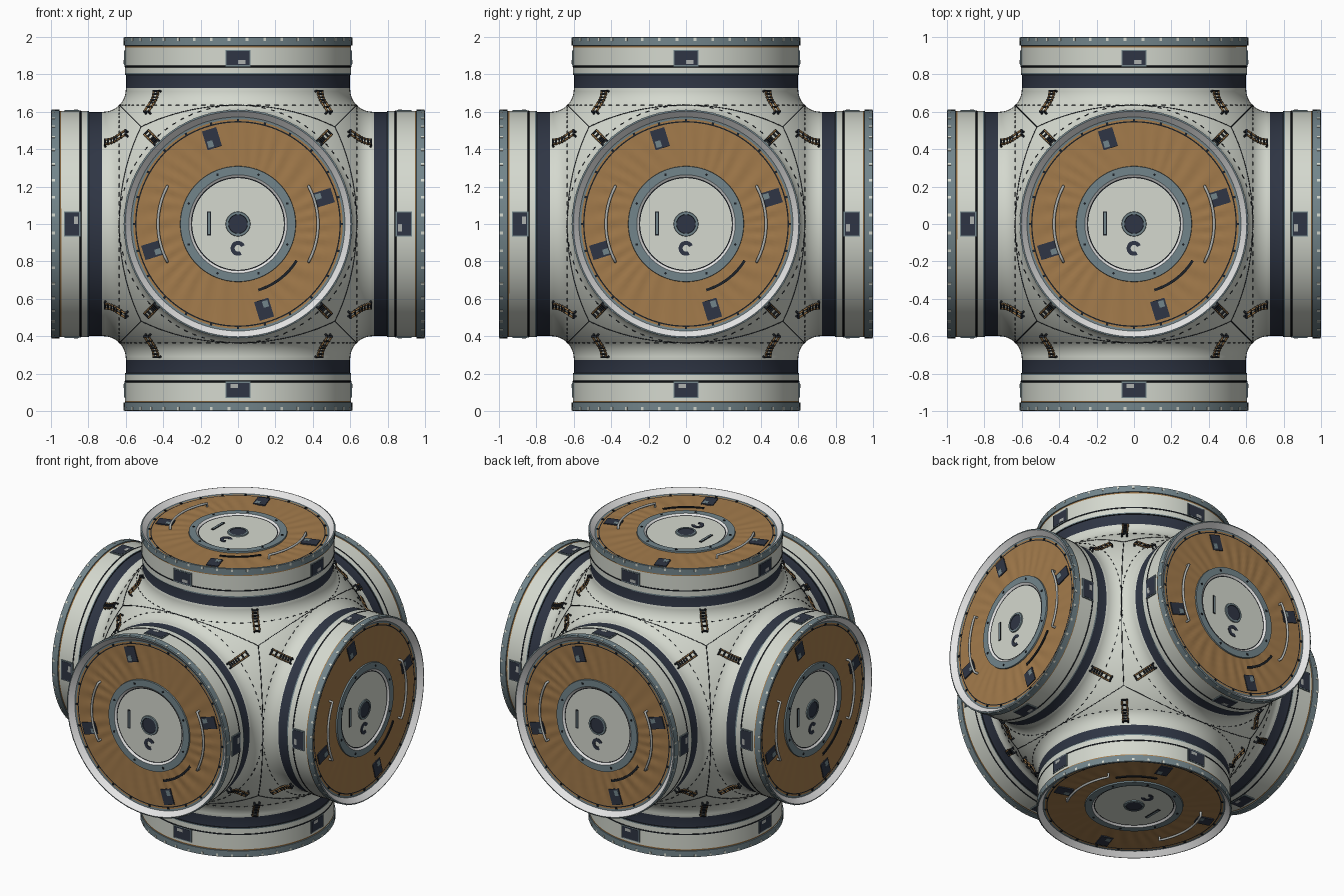
import bpy, bmesh, math
from mathutils import Matrix, Vector

if "Cube" in bpy.data.objects:
    bpy.data.objects.remove(bpy.data.objects["Cube"])

R, F, C = 0.898, 0.12, 0.72      # body radius, fillet radius, fillet centre
COLORS = {
    "hull": (0.66, 0.69, 0.62), "teal": (0.17, 0.235, 0.26), "navy": (0.028, 0.036, 0.058),
    "tan": (0.37, 0.2, 0.072), "black": (0.012, 0.015, 0.02), "white": (1, 1, 1),
    "rail_grey": (0.42, 0.44, 0.43)}
NAMES = list(COLORS)
MATS = []
for n, c in COLORS.items():
    m = bpy.data.materials.new(n)
    m.diffuse_color = (*c, 1)
    m.use_nodes = True
    m.node_tree.nodes["Principled BSDF"].inputs["Base Color"].default_value = m.diffuse_color
    MATS.append(m)


def port_matrix(right, up):
    r, u = Vector(right), Vector(up)
    n = r.cross(u)
    return Matrix.Translation((0, 0, 1)) @ Matrix((r, u, n)).transposed().to_4x4()


PORTS = {
    "front": port_matrix((1, 0, 0), (0, 0, 1)), "back": port_matrix((-1, 0, 0), (0, 0, 1)),
    "right": port_matrix((0, 1, 0), (0, 0, 1)), "left": port_matrix((0, -1, 0), (0, 0, 1)),
    "top": port_matrix((1, 0, 0), (0, 1, 0)), "bottom": port_matrix((1, 0, 0), (0, -1, 0))}


def place(name, data, single=False):
    """Add one object, or a linked copy on each of the six ports."""
    todo = {"": Matrix.Translation((0, 0, 1))} if single else PORTS
    for p, mat in todo.items():
        ob = bpy.data.objects.new((p + "_" + name).strip("_"), data)
        ob.matrix_world = mat
        bpy.context.collection.objects.link(ob)


def mesh_part(name, bm, single=False):
    bmesh.ops.remove_doubles(bm, verts=bm.verts, dist=1e-5)
    for f in bm.faces:
        f.smooth = True
    for e in bm.edges:
        if len(e.link_faces) == 2 and e.calc_face_angle(0) > 0.5:
            e.smooth = False
    me = bpy.data.meshes.new(name)
    bm.to_mesh(me)
    bm.free()
    for m in MATS:
        me.materials.append(m)
    place(name, me, single)


def curve_part(name, paths, radius, color, res=1, single=False):
    cu = bpy.data.curves.new(name, 'CURVE')
    cu.dimensions = '3D'
    cu.bevel_depth, cu.bevel_resolution, cu.use_fill_caps = radius, res, True
    for pts in paths:
        s = cu.splines.new('POLY')
        s.points.add(len(pts) - 1)
        for p, q in zip(s.points, pts):
            p.co = (*q, 1)
    cu.materials.append(MATS[NAMES.index(color)])
    place(name, cu, single)


def polar(r, deg, z):
    t = math.radians(deg)
    return Vector((r * math.cos(t), r * math.sin(t), z))


def lathe(bm, start, steps, seg=96):
    """Revolve (radius, height, colour) steps around the port axis."""
    pts = [start] + [s[:2] for s in steps]
    rings = [[bm.verts.new(polar(r, 360 * j / seg, z)) for j in range(seg)] for r, z in pts]
    for i, s in enumerate(steps):
        for j in range(seg):
            k = (j + 1) % seg
            f = bm.faces.new((rings[i][j], rings[i][k], rings[i + 1][k], rings[i + 1][j]))
            f.material_index = NAMES.index(s[2])


def box(bm, pos, rot, size, color):
    m = Matrix.Translation(pos) @ Matrix.Rotation(math.radians(rot), 4, 'Z') @ Matrix.Diagonal((*size, 1))
    for v in bmesh.ops.create_cube(bm, size=1, matrix=m)["verts"]:
        for f in v.link_faces:
            f.material_index = NAMES.index(color)


def arc_plate(bm, centre, r0, r1, a0, a1, z, color, n=14):
    c, rows = Vector((*centre, 0)), []
    for i in range(n + 1):
        a = a0 + (a1 - a0) * i / n
        rows.append([bm.verts.new(c + polar(r, a, h)) for r, h in
                     ((r0, z - 0.006), (r0, z), (r1, z), (r1, z - 0.006))])
    for p, q in zip(rows, rows[1:]):
        for i in range(3):
            bm.faces.new((p[i], p[i + 1], q[i + 1], q[i])).material_index = NAMES.index(color)


# central body: sphere, opened where the ports attach
bm = bmesh.new()
bmesh.ops.create_icosphere(bm, subdivisions=6, radius=R)
hidden = [f for f in bm.faces if max(map(abs, f.calc_center_median())) > 0.74 * R]
bmesh.ops.delete(bm, geom=hidden, context='FACES')
mesh_part("central_body", bm, single=True)

# port shell: flared neck, bands, flange and inner lip
fillet = [(C + F * math.cos(math.radians(a)), C + F * math.sin(math.radians(a)), "hull")
          for a in range(225, 179, -5)]
bm = bmesh.new()
lathe(bm, fillet[0][:2], fillet[1:] + [
    (0.598, 0.727, "hull"), (0.598, 0.797, "navy"), (0.605, 0.798, "black"), (0.605, 0.806, "teal"),
    (0.605, 0.838, "hull"), (0.607, 0.839, "black"), (0.607, 0.846, "black"), (0.605, 0.847, "black"),
    (0.605, 0.945, "hull"), (0.605, 0.953, "tan"), (0.611, 0.954, "teal"), (0.611, 0.997, "teal"),
    (0.603, 1.0, "teal"), (0.572, 0.968, "white"), (0.56, 0.966, "teal"), (0.55, 0.966, "tan"),
    (0.543, 0.966, "black")])
mesh_part("port_shell", bm)

# pleated fabric cover
bm = bmesh.new()
SEG, ROWS, grid = 192, 6, []
for i in range(ROWS + 1):
    t = i / ROWS
    r = 0.543 + (0.305 - 0.543) * t
    amp = 0.003 * math.sin(math.pi * t)
    grid.append([bm.verts.new(polar(r, 360 * j / SEG, 0.966 + amp * math.sin(
        math.tau * j / SEG * 32 + 5 * t + 1.5 * math.sin(math.tau * j / SEG * 5)))) for j in range(SEG)])
for i in range(ROWS):
    for j in range(SEG):
        k = (j + 1) % SEG
        bm.faces.new((grid[i][j], grid[i][k], grid[i + 1][k], grid[i + 1][j])).material_index = 3
mesh_part("fabric_cover", bm)

# hatch with its frame and central window
bm = bmesh.new()
lathe(bm, (0.31, 0.962), [(0.308, 0.976, "teal"), (0.263, 0.976, "teal"), (0.25, 0.966, "white"),
                          (0.245, 0.966, "black"), (0.066, 0.966, "hull"), (0.064, 0.973, "teal"),
                          (0.052, 0.973, "teal"), (0.05, 0.97, "navy"), (0, 0.97, "navy")])
mesh_part("hatch", bm)

# hatch slot, hook mark and curved slot in the cover
bm = bmesh.new()
box(bm, (-0.155, 0.003, 0.967), 0, (0.02, 0.128, 0.006), "black")
box(bm, (-0.155, 0.003, 0.968), 0, (0.01, 0.115, 0.006), "teal")
arc_plate(bm, (0, -0.13), 0.018, 0.04, 25, 300, 0.97, "navy")
arc_plate(bm, (0, 0), 0.362, 0.377, -73, -32, 0.973, "black")
mesh_part("hatch_markings", bm)

# dark square pads on the cover
bm = bmesh.new()
for a in (17, 107, 197, 287):
    box(bm, polar(0.477, a, 0.969), a, (0.105, 0.08, 0.008), "navy")
    box(bm, polar(0.452, a + 2, 0.970), a, (0.035, 0.03, 0.008), "teal")
mesh_part("cover_pads", bm)

# rectangular panels around the port wall
bm = bmesh.new()
for a in range(0, 360, 90):
    box(bm, polar(0.604, a, 0.887), a, (0.008, 0.136, 0.088), "teal")
    box(bm, polar(0.605, a, 0.887), a, (0.009, 0.124, 0.076), "navy")
    box(bm, polar(0.606, a + 2, 0.866), a + 2, (0.009, 0.045, 0.02), "rail_grey")
mesh_part("wall_panels", bm)

# bolts on flange, cover edge and hatch frame
bm = bmesh.new()
for i in range(40):
    box(bm, polar(0.61, i * 9 + 4.5, 0.987), i * 9 + 4.5, (0.006, 0.014, 0.018), "hull")
for i in range(24):
    box(bm, polar(0.556, i * 15, 0.968), i * 15, (0.012, 0.012, 0.008), "black")
for i in range(8):
    box(bm, polar(0.285, i * 45 + 22.5, 0.977), i * 45, (0.012, 0.012, 0.006), "black")
mesh_part("bolts", bm)

# curved grab rails on the cover
rails = []
for mid in (0, 180):
    arc = [polar(0.428, mid - 28 + 56 * i / 16, 0.989) for i in range(17)]
    rails.append([arc[0] - Vector((0, 0, 0.025))] + arc + [arc[-1] - Vector((0, 0, 0.025))])
curve_part("cover_grab_rails", rails, 0.008, "rail_grey", 2)


# small ladder rails following the neck at the four diagonals
def neck(lift):
    sph = [((R + lift) * math.cos(math.radians(a)), (R + lift) * math.sin(math.radians(a)))
           for a in (41, 43)]
    fil = [(C + (F - lift) * math.cos(math.radians(a)), C + (F - lift) * math.sin(math.radians(a)))
           for a in (225, 215, 205, 195, 185)]
    return sph + fil


ladder, rungs = [], []
for a in (45, 135, 225, 315):
    side = polar(0.016, a + 90, 0)
    top, base = neck(0.02), neck(-0.004)
    for s in (-1, 1):
        ladder.append([polar(r, a, z) + side * s for r, z in top])
        rungs += [[polar(*(base[i][0], a, base[i][1])) + side * s,
                   polar(top[i][0], a, top[i][1]) + side * s] for i in (0, -1)]
    rungs += [[polar(r, a, z) - side * 1.3, polar(r, a, z) + side * 1.3] for r, z in top]
curve_part("ladder_rails", ladder, 0.0055, "tan")
curve_part("ladder_rungs", rungs, 0.006, "black")

# dashed stitch line where each neck meets the body
d = R * math.sqrt(0.5) + 0.0005
curve_part("stitch_line", [[polar(d, a * 4.5, d), polar(d, a * 4.5 + 2, d)] for a in range(80)],
           0.0028, "black", 0)

# fine seams between neighbouring ports
seams = []
for axis in range(3):
    for s in (-1, 1):
        for t in (-1, 1):
            pts = []
            for i in range(-8, 9):
                v = [s, t]
                v.insert(axis, i / 8)
                pts.append(Vector(v).normalized() * (R + 0.0005))
            seams.append(pts)
curve_part("body_seams", seams, 0.0025, "black", 0, single=True)
